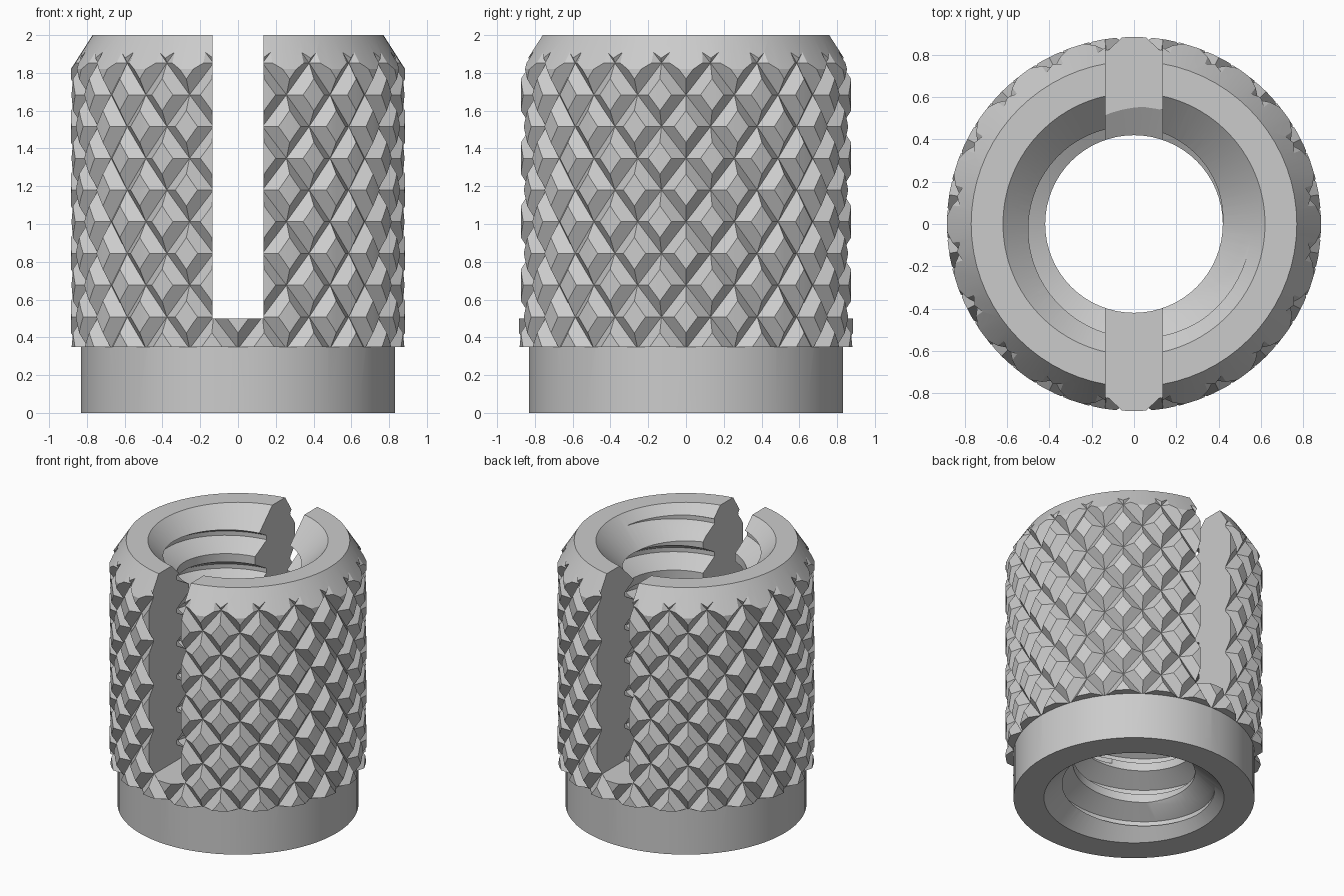
import bpy, bmesh, math
from math import cos, sin, pi, radians

if "Cube" in bpy.data.objects:
    bpy.data.objects.remove(bpy.data.objects["Cube"])

metal = bpy.data.materials.new("grey_metal")
metal.diffuse_color = (0.6, 0.6, 0.6, 1)
metal.use_nodes = True
metal.node_tree.nodes["Principled BSDF"].inputs["Base Color"].default_value = metal.diffuse_color


def finish(name, bm):
    bmesh.ops.recalc_face_normals(bm, faces=bm.faces)
    me = bpy.data.meshes.new(name)
    bm.to_mesh(me)
    bm.free()
    ob = bpy.data.objects.new(name, me)
    bpy.context.collection.objects.link(ob)
    return ob


def polar(r, a, z):
    return (r * cos(a), r * sin(a), z)


def lathe(name, profile, n=72):
    """Solid of revolution from (radius, z) points, closed with end discs."""
    bm = bmesh.new()
    rings = [[bm.verts.new(polar(r, 2 * pi * k / n, z)) for k in range(n)] for r, z in profile]
    for a, b in zip(rings, rings[1:]):
        for k in range(n):
            m = (k + 1) % n
            bm.faces.new((a[k], a[m], b[m], b[k]))
    bm.faces.new(rings[0])
    bm.faces.new(rings[-1])
    return finish(name, bm)


def cap_ends(bm, z_low, z_high):
    """Close both open ends with a fan to a point on the axis."""
    ends = {False: bm.verts.new((0, 0, z_low)), True: bm.verts.new((0, 0, z_high))}
    for e in [e for e in bm.edges if e.is_boundary]:
        v, w = e.verts
        bm.faces.new((v, w, ends[v.co.z + w.co.z > 2]))


def boolean(target, cutter, op):
    mod = target.modifiers.new(op, 'BOOLEAN')
    mod.object, mod.operation, mod.solver = cutter, op, 'EXACT'
    me = bpy.data.meshes.new_from_object(
        target.evaluated_get(bpy.context.evaluated_depsgraph_get()))
    target.modifiers.clear()
    target.data = me
    bpy.data.objects.remove(cutter)


# Diamond knurl: lattice alternating groove crossings and pyramid peaks
COLS, STEP, LOW, HIGH = 40, 0.168, -3, 12
bm = bmesh.new()
grid = {}
for i in range(LOW, HIGH + 1):
    for j in range(COLS):
        r = 0.83 if (i + j) % 2 == 0 else 0.94
        grid[i, j] = bm.verts.new(polar(r, 2 * pi * j / COLS, 0.34 + STEP * i))
for i in range(LOW + 1, HIGH):
    for j in range(COLS):
        if (i + j) % 2:
            ring = [grid[i, (j + 1) % COLS], grid[i + 1, j], grid[i, (j - 1) % COLS], grid[i - 1, j]]
            for k in range(4):
                bm.faces.new((grid[i, j], ring[k], ring[(k + 1) % 4]))
for v in [v for v in bm.verts if not v.link_faces]:
    bm.verts.remove(v)
cap_ends(bm, -0.5, 2.6)
knurl = finish("knurl_helper", bm)

# Main sleeve with chamfered top, trimmed by the knurl, on a plain collar
insert = lathe("threaded_insert", [(0.885, 0.35), (0.885, 1.82), (0.77, 2.0)])
boolean(insert, knurl, 'INTERSECT')
boolean(insert, lathe("collar", [(0.83, 0), (0.83, 0.36)]), 'UNION')

# Helical thread cutter
N, P, MINOR, MAJOR = 64, 0.25, 0.42, 0.555
knots = [(0, MINOR), (0.25, MINOR), (0.56, MAJOR), (0.69, MAJOR)]
K, TURNS = len(knots), 14
M = K * TURNS
bm = bmesh.new()
cols = []
for j in range(N):
    col = []
    for i in range(M):
        f, r = knots[i % K]
        z = -0.7 + P * (i // K + f + j / N)
        col.append(bm.verts.new(polar(r, 2 * pi * j / N, z)))
    cols.append(col)
for j in range(N):
    for i in range(M - 1):
        s = K if j == N - 1 else 0
        if i + 1 + s < M:
            b = cols[(j + 1) % N]
            bm.faces.new((cols[j][i], b[i + s], b[i + 1 + s], cols[j][i + 1]))
cap_ends(bm, -1.0, 3.2)
boolean(insert, finish("thread_cutter", bm), 'DIFFERENCE')

# Lead-in cones at both ends of the bore
boolean(insert, lathe("top_cone", [(0.32, 1.7), (0.72, 2.1)]), 'DIFFERENCE')
boolean(insert, lathe("bottom_cone", [(0.72, -0.1), (0.32, 0.3)]), 'DIFFERENCE')

# Slot through the front and back walls
bm = bmesh.new()
bmesh.ops.create_cube(bm, size=1)
for v in bm.verts:
    v.co = (v.co.x * 0.27, v.co.y * 4, 1.5 + v.co.z * 2)
boolean(insert, finish("slot_cutter", bm), 'DIFFERENCE')

# Single metal colour, smooth curves with sharp edges
insert.data.materials.clear()
insert.data.materials.append(metal)
for p in insert.data.polygons:
    p.material_index = 0
bpy.context.view_layer.objects.active = insert
insert.select_set(True)
bpy.ops.object.shade_smooth_by_angle(angle=radians(20))
